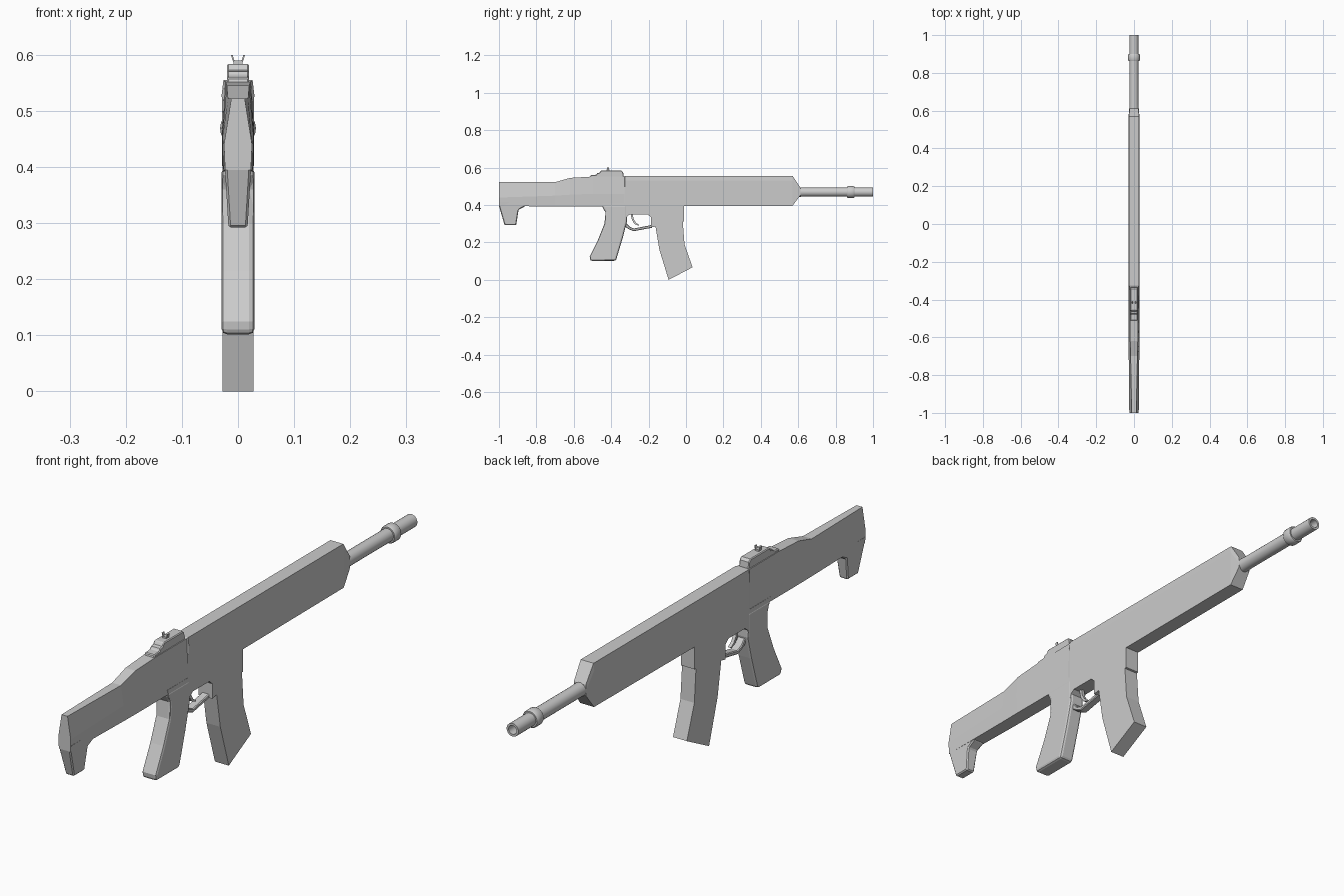
import bpy, bmesh, math
from mathutils import Matrix

if "Cube" in bpy.data.objects:
    bpy.data.objects.remove(bpy.data.objects["Cube"])


def finish(name, bm, bevel=0.0, segments=1):
    bmesh.ops.recalc_face_normals(bm, faces=bm.faces)
    me = bpy.data.meshes.new(name)
    bm.to_mesh(me)
    bm.free()
    ob = bpy.data.objects.new(name, me)
    bpy.context.collection.objects.link(ob)
    if bevel:
        m = ob.modifiers.new("bevel", "BEVEL")
        m.width, m.segments = bevel, segments
        m.limit_method, m.angle_limit = "ANGLE", math.radians(50)
    return ob


def slab(name, profile, half, bevel=0.0, segments=1, x=0.0):
    """Extrude a (y, z) profile across x; half is a width or a function of z."""
    w = half if callable(half) else (lambda z: half)
    bm = bmesh.new()
    sides = [[bm.verts.new((x + s * w(z), y, z)) for y, z in profile] for s in (-1, 1)]
    bm.faces.new(sides[0])
    bm.faces.new(sides[1])
    n = len(profile)
    for i in range(n):
        j = (i + 1) % n
        bm.faces.new((sides[0][i], sides[0][j], sides[1][j], sides[1][i]))
    return finish(name, bm, bevel, segments)


def skin(bm, rings, closed=False):
    n = len(rings[0])
    pairs = list(zip(rings, rings[1:])) + ([(rings[-1], rings[0])] if closed else [])
    for a, b in pairs:
        for i in range(n):
            bm.faces.new((a[i], a[(i + 1) % n], b[(i + 1) % n], b[i]))


def lathe(name, profile, z, n=20):
    """Revolve a closed (y, radius) profile about a line parallel to y."""
    bm = bmesh.new()
    rings = [[bm.verts.new((r * math.cos(2 * math.pi * i / n), y,
                            z + r * math.sin(2 * math.pi * i / n))) for i in range(n)]
             for y, r in profile]
    skin(bm, rings, True)
    ob = finish(name, bm)
    bpy.context.view_layer.objects.active = ob
    ob.select_set(True)
    bpy.ops.object.shade_smooth_by_angle(angle=math.radians(35))
    ob.select_set(False)
    return ob


# stock, receiver and handguard: six-sided sections along y
# (y, bottom z, middle z, top z, bottom / middle / top half width)
sections = [
    (-1.00, .395, .44, .522, .023, .025, .012),
    (-.70, .392, .45, .522, .026, .028, .018),
    (-.62, .392, .455, .545, .027, .028, .020),
    (-.50, .392, .46, .552, .027, .028, .022),
    (-.33, .392, .46, .553, .027, .028, .024),
    (-.325, .392, .53, .555, .028, .029, .026),
    (.57, .396, .53, .555, .028, .029, .026),
    (.612, .452, .47, .492, .024, .025, .024),
]
bm = bmesh.new()
rings = []
for y, zb, zm, zt, wb, wm, wt in sections:
    pts = [(wb, zb), (wm, zm), (wt, zt), (-wt, zt), (-wm, zm), (-wb, zb)]
    rings.append([bm.verts.new((x, y, z)) for x, z in pts])
skin(bm, rings)
bm.faces.new(rings[0])
bm.faces.new(rings[-1])
finish("main_body", bm)

# butt hook below the stock
slab("butt_hook", [(-1, .42), (-1, .395), (-.97, .292), (-.908, .292), (-.895, .375),
                   (-.86, .393), (-.86, .42)],
     lambda z: .017 + (z - .292) * .06, .004)

# lower receiver with the magazine well and trigger opening
slab("lower_receiver", [(-.01, .41), (-.01, .312), (-.163, .285), (-.188, .28),
                        (-.188, .335), (-.205, .35), (-.30, .35), (-.316, .338),
                        (-.33, .30), (-.43, .31), (-.43, .36), (-.447, .41)], .028)

# pistol grip
slab("grip", [(-.447, .40), (-.445, .385), (-.43, .36), (-.436, .30), (-.47, .215),
              (-.515, .125), (-.512, .102), (-.375, .102), (-.368, .125),
              (-.338, .225), (-.316, .31), (-.316, .40)], .029, .009, 2)

# curved magazine
slab("magazine", [(-.163, .31), (-.163, .285), (-.142, .16), (-.093, .0), (.035, .067),
                  (-.008, .19), (-.018, .32)], .028)

# trigger guard strip and trigger
slab("trigger_guard", [(-.18, .295), (-.205, .289), (-.278, .275), (-.30, .283), (-.32, .305),
                       (-.335, .29), (-.305, .270), (-.28, .260), (-.20, .275), (-.18, .279)],
     .015, .003)
slab("trigger", [(-.285, .355), (-.28, .325), (-.268, .305), (-.25, .293), (-.254, .29),
                 (-.275, .298), (-.289, .32), (-.297, .355)], .006)

# hollow barrel and its collar
lathe("barrel", [(.58, .016), (.58, .026), (.64, .024), (1.0, .024), (1.0, .016)], .469)
lathe("barrel_collar", [(.862, .022), (.862, .029), (.867, .032), (.895, .032),
                        (.90, .029), (.90, .022)], .469)

# rear sight base, stepped at the back
slab("sight_base", [(-.515, .54), (-.51, .56), (-.48, .562), (-.475, .57), (-.462, .573),
                    (-.455, .584), (-.345, .584), (-.336, .575), (-.332, .54)], .02, .003)

# sight ears and post
slab("sight_post", [(-.425, .58), (-.425, .59), (-.408, .59), (-.408, .58)], .008)
for s, side in ((-1, "left"), (1, "right")):
    bm = bmesh.new()
    path = [(.004, .585), (.007, .591), (.0095, .60)]
    rings = [[bm.verts.new((s * (x + dx), y, z)) for dx, y in
              ((0, -.422), (.003, -.422), (.003, -.411), (0, -.411))] for x, z in path]
    skin(bm, rings)
    bm.faces.new(rings[0])
    bm.faces.new(rings[-1])
    finish("sight_ear_" + side, bm)
